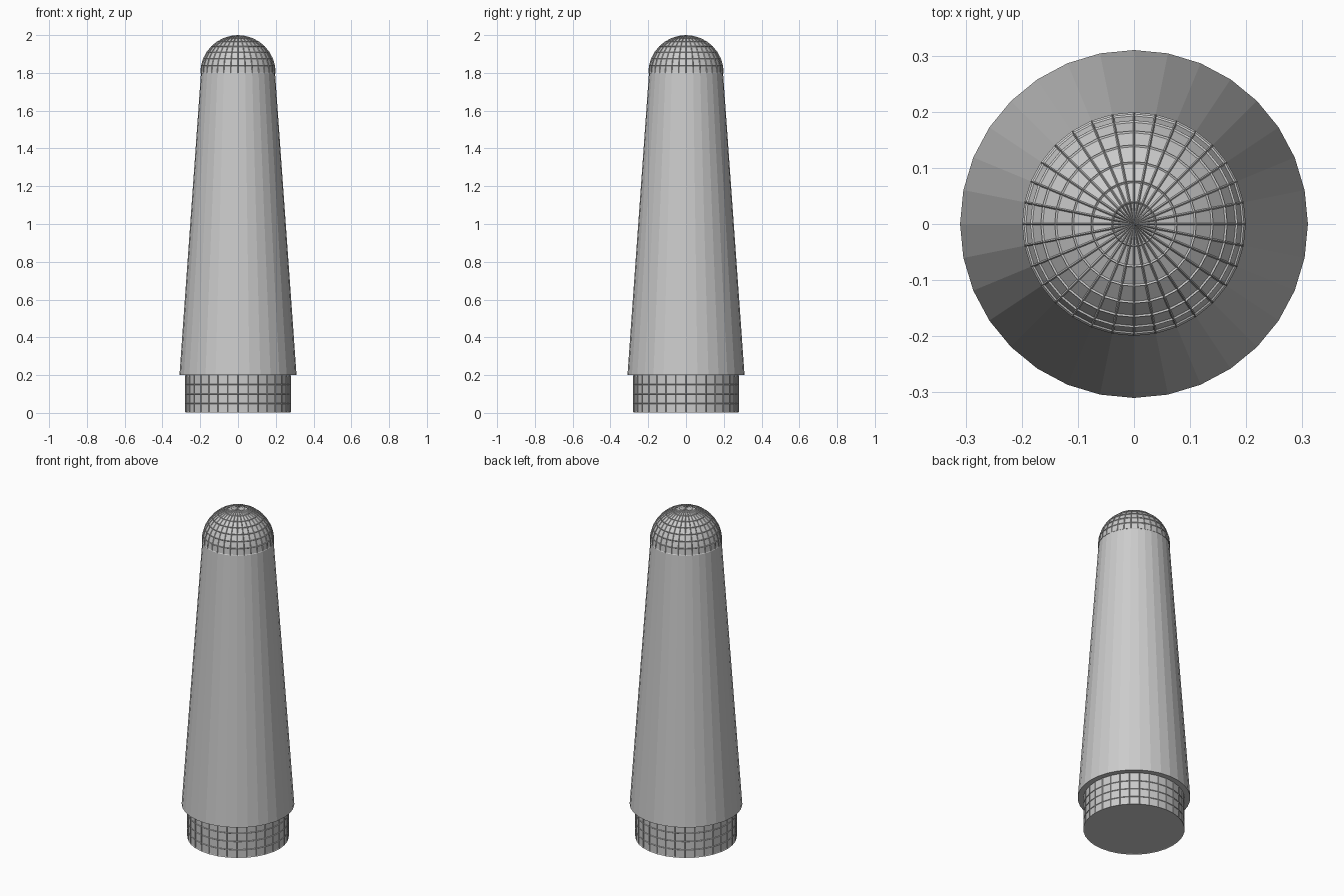
import bpy, bmesh, math

if "Cube" in bpy.data.objects:
    bpy.data.objects.remove(bpy.data.objects["Cube"])

SIDES = 32


def lathe(name, profile):
    """Revolve (radius, z) points around z; radius 0 makes a pole, open ends get a flat cap."""
    bm = bmesh.new()
    rings = []
    for r, z in profile:
        if r < 1e-6:
            rings.append([bm.verts.new((0, 0, z))] * SIDES)
        else:
            rings.append([bm.verts.new((r * math.cos(2 * math.pi * i / SIDES),
                                        r * math.sin(2 * math.pi * i / SIDES), z))
                          for i in range(SIDES)])
    for low, high in zip(rings, rings[1:]):
        for i in range(SIDES):
            j = (i + 1) % SIDES
            corners = [low[i], low[j], high[j], high[i]]
            bm.faces.new(list(dict.fromkeys(corners)))
    for ring in (rings[0], rings[-1]):
        if len(set(ring)) == SIDES:
            bm.faces.new(ring)
    bmesh.ops.recalc_face_normals(bm, faces=bm.faces)
    mesh = bpy.data.meshes.new(name)
    bm.to_mesh(mesh)
    bm.free()
    obj = bpy.data.objects.new(name, mesh)
    bpy.context.collection.objects.link(obj)
    return obj


def add_ribs(obj, thickness=0.006):
    """Fine raised grid along the edges, keeping the solid surface."""
    mod = obj.modifiers.new("ribs", 'WIREFRAME')
    mod.thickness = thickness
    mod.offset = 0
    mod.use_replace = False
    mod.use_even_offset = False
    mod.use_boundary = True


# Tapered main body
lathe("tapered_body", [(0.31, 0.2), (0.196, 1.8)])

# Ribbed base plug
base = lathe("ribbed_base", [(0.277, z) for z in (0.003, 0.05, 0.1, 0.15, 0.2)])
add_ribs(base)

# Ribbed dome tip
R = 0.197
dome = lathe("ribbed_dome", [(R * math.cos(k * math.pi / 16), 1.8 + R * math.sin(k * math.pi / 16))
                             for k in range(9)])
add_ribs(dome)
